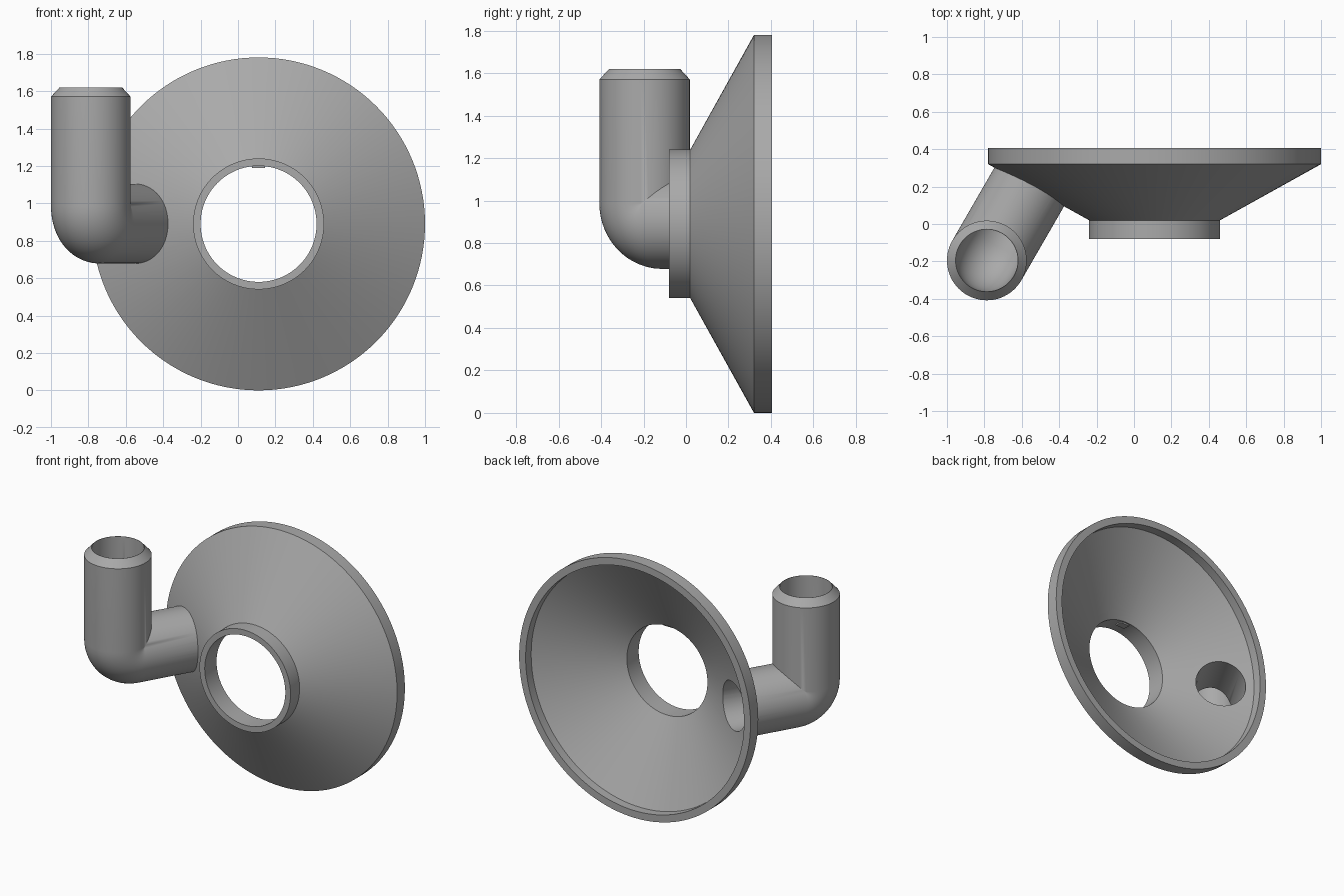
import bpy, bmesh, math
from mathutils import Vector

if "Cube" in bpy.data.objects:
    bpy.data.objects.remove(bpy.data.objects["Cube"], do_unlink=True)

grey = bpy.data.materials.new("plain grey")
grey.use_nodes = True
colour = (0.40, 0.40, 0.40, 1)
grey.diffuse_color = colour
grey.node_tree.nodes["Principled BSDF"].inputs["Base Color"].default_value = colour

HUB = Vector((0.11, 0, 0.89))          # centre of the cone
ELBOW = Vector((-0.787, -0.195, 0.891))  # where the two pipe axes meet
ALONG = Vector((0.5, 0.866, 0)).normalized()   # direction of the lower pipe
SIDE = Vector((ALONG.y, -ALONG.x, 0))
UP = Vector((0, 0, 1))
BEND = 0.096                           # bend radius of the pipe axis


def make_object(name, bm):
    bmesh.ops.remove_doubles(bm, verts=bm.verts, dist=1e-5)
    bmesh.ops.recalc_face_normals(bm, faces=bm.faces)
    mesh = bpy.data.meshes.new(name)
    bm.to_mesh(mesh)
    bm.free()
    mesh.materials.append(grey)
    obj = bpy.data.objects.new(name, mesh)
    bpy.context.collection.objects.link(obj)
    return obj


def skin(name, rings):
    """Join rings of points into a closed, capped tube."""
    bm = bmesh.new()
    loops = [[bm.verts.new(p) for p in ring] for ring in rings]
    n = len(loops[0])
    for a, b in zip(loops, loops[1:]):
        for i in range(n):
            j = (i + 1) % n
            bm.faces.new((a[i], a[j], b[j], b[i]))
    bm.faces.new(loops[0])
    bm.faces.new(loops[-1][::-1])
    return make_object(name, bm)


def turned(name, profile, n=128):
    """Solid turned about the hub axis from (radius, y) pairs."""
    turns = [2 * math.pi * i / n for i in range(n)]
    return skin(name, [[HUB + Vector((r * math.cos(t), y, r * math.sin(t)))
                        for t in turns] for r, y in profile])


def bent_pipe(name, radius, ends, reach, n=72, steps=14):
    """Pipe with a rounded outer bend and a sharp inner corner."""
    turns = [2 * math.pi * i / n for i in range(n)]

    def place(t, r, along, up):
        return ELBOW + SIDE * (r * math.cos(t)) + ALONG * along + UP * up

    rings = [[place(t, r, r * math.sin(t), z - ELBOW.z) for t in turns]
             for r, z in ends]
    for k in range(steps + 1):
        phi = math.pi / 2 * k / steps
        ring = []
        for t in turns:
            s = radius * math.sin(t)
            arm = BEND - s
            if arm > 0:
                ring.append(place(t, radius, BEND - arm * math.cos(phi),
                                  BEND - arm * math.sin(phi)))
            else:
                ring.append(place(t, radius, s, s))
        rings.append(ring)
    rings.append([place(t, radius, reach, radius * math.sin(t)) for t in turns])
    return skin(name, rings)


def combine(target, other, operation):
    mod = target.modifiers.new(operation.lower(), 'BOOLEAN')
    mod.object = other
    mod.operation = operation
    mod.solver = 'EXACT'
    other.hide_render = True
    bpy.context.view_layer.objects.active = target
    bpy.ops.object.modifier_apply(modifier=mod.name)
    bpy.data.objects.remove(other, do_unlink=True)


# Solid cone with collar and rim, joined to the solid bent pipe
body = turned("cone_with_pipe", [(0.35, -0.08), (0.35, 0.02), (0.89, 0.32), (0.89, 0.405)])
pipe = bent_pipe("pipe", 0.213, [(0.167, 1.62), (0.213, 1.57)], 0.51)
combine(body, pipe, 'UNION')

# Hollow out the cone and bore the pipe through
hollow = turned("cone_hollow", [(0.31, -0.2), (0.31, 0.05), (0.84, 0.344), (0.84, 0.5)])
combine(body, hollow, 'DIFFERENCE')
bore = bent_pipe("pipe_bore", 0.165, [(0.165, 1.7)], 0.62)
combine(body, bore, 'DIFFERENCE')

# Small catch at the top of the collar opening
bm = bmesh.new()
bmesh.ops.create_cube(bm, size=1)
for v in bm.verts:
    v.co = HUB + Vector((v.co.x * 0.07, 0.015 + v.co.y * 0.05, 0.31 + v.co.z * 0.02))
make_object("collar_catch", bm)

# Smooth curved walls, keep the edges crisp
bpy.ops.object.select_all(action='DESELECT')
body.select_set(True)
bpy.context.view_layer.objects.active = body
bpy.ops.object.shade_smooth_by_angle(angle=math.radians(25))
